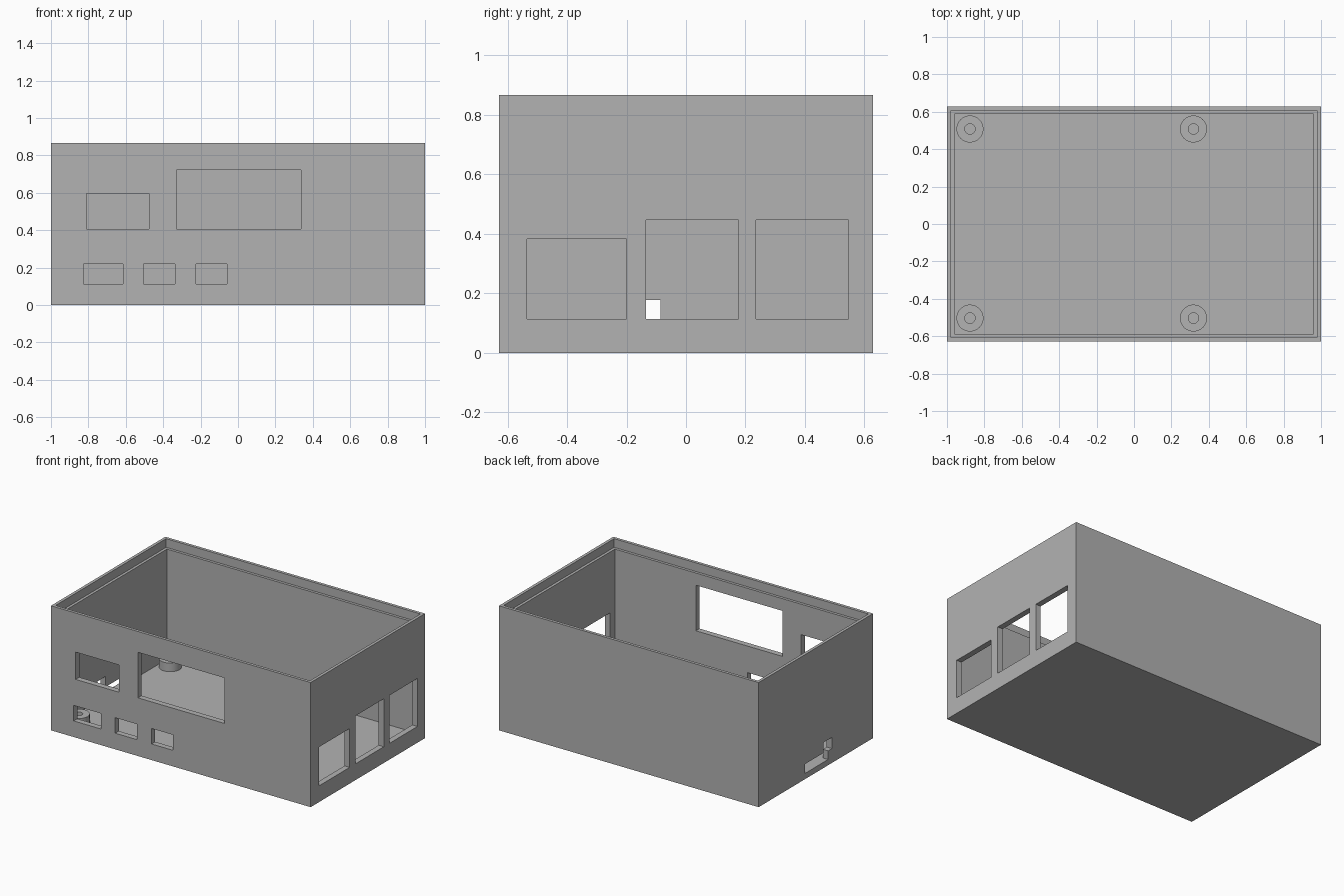
import bpy
import bmesh
from mathutils import Matrix, Vector

cube = bpy.data.objects.get("Cube")
if cube:
    bpy.data.objects.remove(cube, do_unlink=True)

grey = bpy.data.materials.new("plain grey")
grey.use_nodes = True
grey.diffuse_color = (0.448, 0.448, 0.448, 1)
grey.node_tree.nodes["Principled BSDF"].inputs["Base Color"].default_value = grey.diffuse_color

HX, HY, HEIGHT = 1.0, 0.629, 0.867
WALL, LIP, LIP_DEPTH, FLOOR = 0.04, 0.021, 0.06, 0.04
POST_TOP = 0.1


def make_object(name, bm):
    mesh = bpy.data.meshes.new(name)
    bm.to_mesh(mesh)
    bm.free()
    mesh.materials.append(grey)
    obj = bpy.data.objects.new(name, mesh)
    bpy.context.collection.objects.link(obj)
    return obj


def box(name, low, high):
    low, high = Vector(low), Vector(high)
    bm = bmesh.new()
    bmesh.ops.create_cube(bm, size=1, matrix=Matrix.Translation((low + high) / 2)
                          @ Matrix.Diagonal((*(high - low), 1)))
    return make_object(name, bm)


def cut(target, low, high):
    cutter = box("cutter", low, high)
    cutter.hide_render = True
    mod = target.modifiers.new("opening", "BOOLEAN")
    mod.operation, mod.solver, mod.object = "DIFFERENCE", "EXACT", cutter
    bpy.context.view_layer.objects.active = target
    bpy.ops.object.modifier_apply(modifier=mod.name)
    bpy.data.objects.remove(cutter, do_unlink=True)


# Open case with a stepped rim
case = box("case_shell", (-HX, -HY, 0), (HX, HY, HEIGHT))
for inset, bottom in ((WALL, FLOOR), (LIP, HEIGHT - LIP_DEPTH)):
    cut(case, (inset - HX, inset - HY, bottom), (HX - inset, HY - inset, 1))

# Front openings: two display windows and three port slots
for x0, x1, z0, z1 in (
    (-0.81, -0.475, 0.405, 0.595),
    (-0.33, 0.337, 0.405, 0.722),
    (-0.825, -0.615, 0.112, 0.22),
    (-0.505, -0.337, 0.112, 0.22),
    (-0.225, -0.06, 0.112, 0.22),
):
    cut(case, (x0, -HY - 0.1, z0), (x1, -HY + 0.1, z1))

# Large port openings on the +x wall
for y0, y1, top in ((-0.535, -0.2, 0.383), (-0.135, 0.176, 0.447), (0.236, 0.546, 0.447)):
    cut(case, (HX - 0.1, y0, 0.113), (HX + 0.1, y1, top))

# Card slot and small notch on the -x wall
for y0, y1, z0, z1 in ((-0.135, 0.12, FLOOR, 0.105), (-0.177, -0.085, 0.1, 0.178)):
    cut(case, (-HX - 0.1, y0, z0), (-HX + 0.1, y1, z1))


# Hollow mounting posts: a spun ring profile
def post(name, x, y):
    bm = bmesh.new()
    profile = ((0.028, FLOOR), (0.028, POST_TOP), (0.072, POST_TOP), (0.072, FLOOR))
    verts = [bm.verts.new((r, 0, z)) for r, z in profile]
    edges = [bm.edges.new((verts[i], verts[(i + 1) % 4])) for i in range(4)]
    bmesh.ops.spin(bm, geom=verts + edges, cent=(0, 0, 0), axis=(0, 0, 1),
                   angle=6.2831853, steps=40, use_merge=True)
    bmesh.ops.remove_doubles(bm, verts=bm.verts[:], dist=0.0001)
    bmesh.ops.recalc_face_normals(bm, faces=bm.faces[:])
    obj = make_object(name, bm)
    obj.location = (x, y, 0)
    bpy.ops.object.select_all(action="DESELECT")
    obj.select_set(True)
    bpy.context.view_layer.objects.active = obj
    bpy.ops.object.shade_smooth_by_angle()


for side, x in (("right", -0.877), ("left", 0.318)):
    for end, y in (("front", -0.503), ("back", 0.508)):
        post(f"mounting_post_{end}_{side}", x, y)
